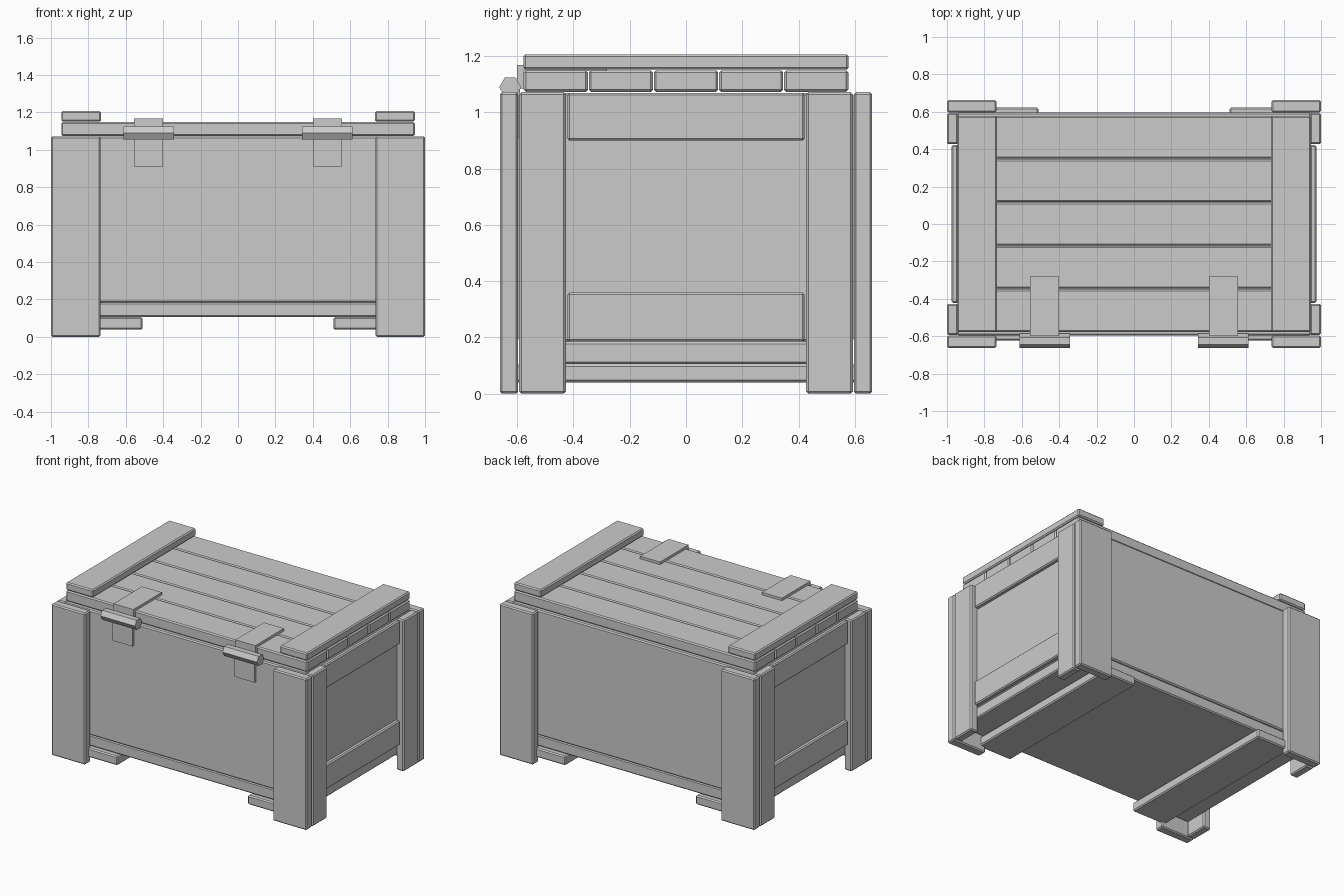
import bpy
import bmesh
from math import pi
from mathutils import Matrix

if "Cube" in bpy.data.objects:
    bpy.data.objects.remove(bpy.data.objects["Cube"])


def box(name, x, y, z, bevel=0.008):
    """Box from (min, max) ranges, with chamfered edges."""
    bm = bmesh.new()
    bmesh.ops.create_cube(bm, size=1)
    for v in bm.verts:
        for i, (lo, hi) in enumerate((x, y, z)):
            v.co[i] = lo if v.co[i] < 0 else hi
    me = bpy.data.meshes.new(name)
    bm.to_mesh(me)
    bm.free()
    ob = bpy.data.objects.new(name, me)
    bpy.context.collection.objects.link(ob)
    if bevel:
        m = ob.modifiers.new("chamfer", 'BEVEL')
        m.width = bevel
        m.segments = 1
    return ob


def span(a, b, s):
    return tuple(sorted((a * s, b * s)))


# Crate body and floor slab
box("crate_body", (-0.945, 0.945), (-0.595, 0.595), (0.185, 1.07))
box("floor_slab", (-0.945, 0.945), (-0.59, 0.59), (0.105, 0.185))

# Corner planks on the long sides and on the ends
for sx in (-1, 1):
    for sy in (-1, 1):
        box("corner_plank_long_side", span(0.735, 1.0, sx), span(0.597, 0.662, sy), (0, 1.072))
        box("corner_plank_end", span(0.94, 1.0, sx), span(0.427, 0.593, sy), (0, 1.072))

for s in (-1, 1):
    # End rails, bottom runners and lid battens
    box("end_rail_upper", span(0.94, 0.975, s), (-0.422, 0.422), (0.9, 1.07))
    box("end_rail_lower", span(0.94, 0.975, s), (-0.422, 0.422), (0.185, 0.36))
    box("bottom_runner", span(0.51, 0.775, s), (-0.622, 0.622), (0.04, 0.105))
    box("lid_batten", span(0.732, 0.945, s), (-0.578, 0.578), (1.152, 1.207))

# Lid boards
pitch = 0.2315
for i in range(5):
    c = (i - 2) * pitch
    box("lid_board", (-0.945, 0.945), (c - 0.114, c + 0.114), (1.073, 1.15))

# Hinges: two plates, a folded edge and a six-sided barrel
for s in (-1, 1):
    leaf = span(0.4, 0.556, s)
    box("hinge_top_plate", leaf, (-0.6, -0.28), (1.148, 1.168), 0)
    box("hinge_fold", leaf, (-0.6, -0.578), (1.085, 1.148), 0)
    box("hinge_lower_plate", leaf, (-0.61, -0.59), (0.91, 1.085), 0)
    bpy.ops.mesh.primitive_cylinder_add(vertices=6, radius=0.039, depth=0.27)
    barrel = bpy.context.object
    barrel.name = "hinge_barrel"
    # Axis along x, corners pointing front and back
    barrel.data.transform(Matrix.Rotation(pi / 2, 4, 'Y') @ Matrix.Rotation(0, 4, 'Z'))
    if max(v.co.y for v in barrel.data.vertices) < 0.038:
        barrel.data.transform(Matrix.Rotation(pi / 2, 4, 'X'))
    barrel.location = (s * 0.478, -0.625, 1.09)
